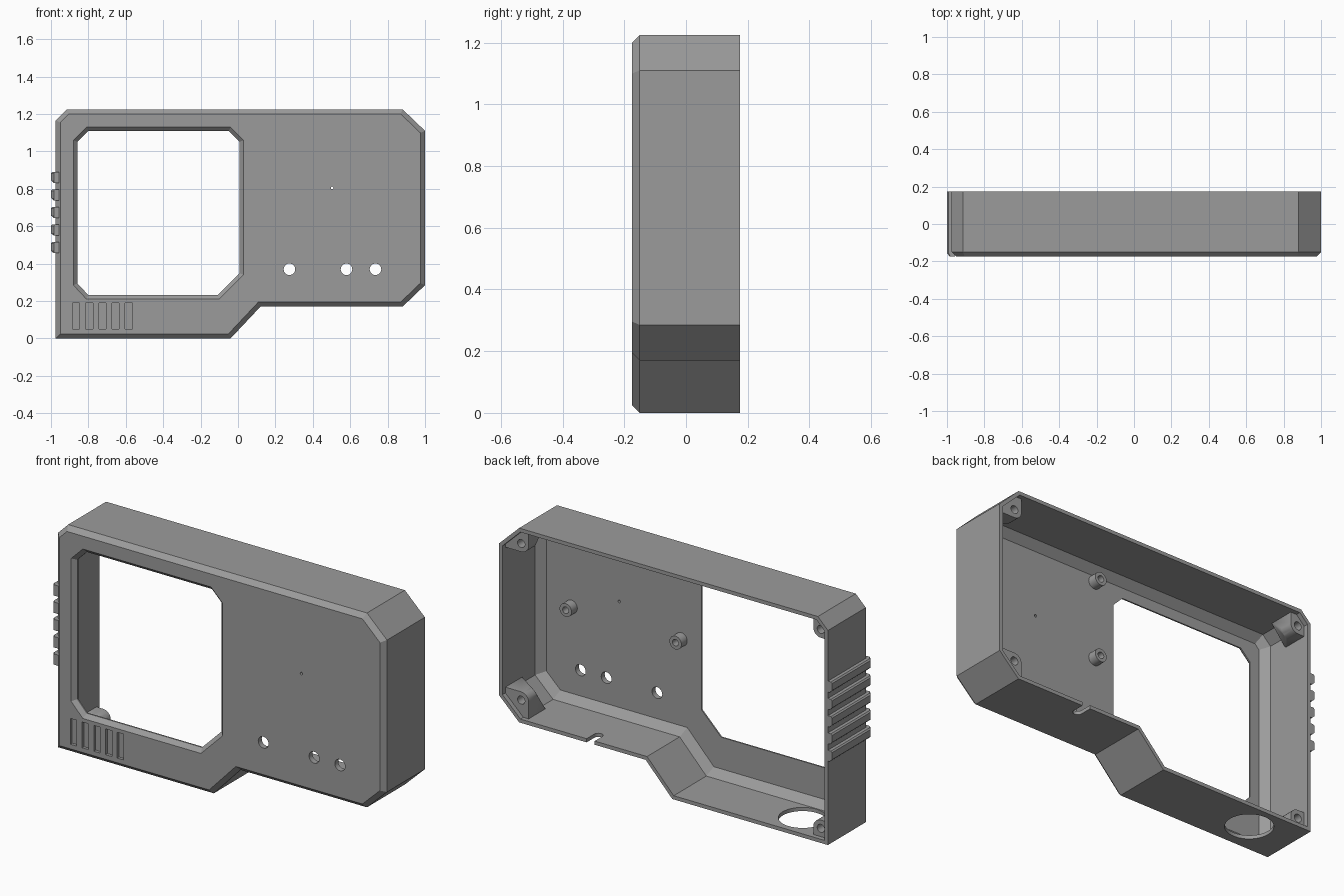
import bpy, bmesh, math
from mathutils import Vector, Matrix

if "Cube" in bpy.data.objects:
    bpy.data.objects.remove(bpy.data.objects["Cube"])

grey = bpy.data.materials.new("plain_grey")
grey.diffuse_color = (0.33, 0.33, 0.33, 1)
grey.use_nodes = True
grey.node_tree.nodes["Principled BSDF"].inputs["Base Color"].default_value = grey.diffuse_color

FRONT, BACK = -0.175, 0.175


def finish(bm, name):
    bmesh.ops.recalc_face_normals(bm, faces=bm.faces)
    me = bpy.data.meshes.new(name)
    bm.to_mesh(me)
    bm.free()
    me.materials.append(grey)
    ob = bpy.data.objects.new(name, me)
    bpy.context.collection.objects.link(ob)
    return ob


def loft(bm, rings):
    """Closed solid through matching rings of 3D points."""
    vs = [[bm.verts.new(p) for p in r] for r in rings]
    n = len(rings[0])
    for a, b in zip(vs, vs[1:]):
        for i in range(n):
            j = (i + 1) % n
            bm.faces.new((a[i], a[j], b[j], b[i]))
    bm.faces.new(vs[0])
    bm.faces.new(vs[-1])


def inset(pts, d):
    """Mitred inward offset of a counter-clockwise outline."""
    out = []
    for i, p in enumerate(pts):
        p, a, b = Vector(p), Vector(pts[i - 1]), Vector(pts[(i + 1) % len(pts)])
        e1, e2 = (p - a).normalized(), (b - p).normalized()
        n1, n2 = Vector((-e1.y, e1.x)), Vector((-e2.y, e2.x))
        out.append(p + (n1 + n2) * d / (1 + n1.dot(n2)))
    return out


def at_y(pts, y):
    return [(p[0], y, p[1]) for p in pts]


def rod(bm, x, z, r, y0, y1, seg=24):
    m = Matrix.Translation((x, (y0 + y1) / 2, z)) @ Matrix.Rotation(math.pi / 2, 4, 'X')
    bmesh.ops.create_cone(bm, cap_ends=True, segments=seg, radius1=r, radius2=r,
                          depth=y1 - y0, matrix=m)


def cut(ob, bm):
    """Subtract a cutter mesh and discard it."""
    c = finish(bm, "cutter")
    c.hide_render = True
    mod = ob.modifiers.new("cut", 'BOOLEAN')
    mod.operation, mod.solver, mod.object = 'DIFFERENCE', 'EXACT', c
    bpy.context.view_layer.objects.active = ob
    bpy.ops.object.modifier_apply(modifier=mod.name)
    bpy.data.objects.remove(c)


# Hollow case, open at the back, with a bevelled front edge
outline = [(-0.975, 0), (-0.04, 0), (0.12, 0.17), (0.88, 0.17), (1.0, 0.285),
           (1.0, 1.11), (0.88, 1.225), (-0.915, 1.225), (-0.975, 1.165)]
WALL, PLATE = 0.02, FRONT + 0.03
bm = bmesh.new()
loft(bm, [at_y(inset(outline, 0.025), FRONT), at_y(outline, FRONT + 0.025),
          at_y(outline, BACK), at_y(inset(outline, WALL), BACK),
          at_y(inset(outline, WALL), PLATE + 0.04),
          at_y(inset(outline, WALL + 0.04), PLATE)])
case = finish(bm, "case")

# Screen window with bevelled rim
window = [(-0.81, 0.21), (-0.10, 0.21), (0.03, 0.34), (0.03, 1.06),
          (-0.04, 1.13), (-0.81, 1.13), (-0.88, 1.06), (-0.88, 0.285)]
bm = bmesh.new()
loft(bm, [at_y(inset(window, -0.01), FRONT - 0.01), at_y(inset(window, 0.022), FRONT + 0.022),
          at_y(inset(window, 0.022), -0.08)])
cut(case, bm)

# Button holes and pin hole in the front plate
bm = bmesh.new()
for x, z, r in [(0.275, 0.37, 0.031), (0.58, 0.37, 0.031), (0.735, 0.37, 0.031),
                (0.503, 0.805, 0.007)]:
    rod(bm, x, z, r, -0.2, -0.1)
# Shallow vertical grooves
for i in range(5):
    x = -0.866 + i * 0.0705
    g = [(x - 0.019, 0.05), (x + 0.019, 0.05), (x + 0.019, 0.19), (x - 0.019, 0.19)]
    loft(bm, [at_y(g, FRONT - 0.02), at_y(g, FRONT + 0.016)])
cut(case, bm)

# Round opening through the floor and cable notch in the raised floor
bm = bmesh.new()
bmesh.ops.create_cone(bm, cap_ends=True, segments=48, radius1=0.12, radius2=0.12,
                      depth=0.1, matrix=Matrix.Translation((-0.715, 0.02, 0)))
arc = [(0.45 + 0.024 * math.cos(a), 0.11 + 0.024 * math.sin(a))
       for a in [math.pi + math.pi * i / 10 for i in range(11)]]
notch = arc + [(0.474, 0.2), (0.426, 0.2)]
loft(bm, [[(x, y, z) for x, y in notch] for z in (0.14, 0.23)])
cut(case, bm)

# Grip ridges on the left side
for i in range(5):
    z = 0.861 - i * 0.0938
    prof = [(-0.957, z - 0.03), (-0.985, z - 0.03), (-1.0, z - 0.016),
            (-1.0, z + 0.022), (-0.993, z + 0.029), (-0.957, z + 0.029)]
    tip = [(max(x, -0.985), zz) for x, zz in prof]
    tip[2], tip[4] = (-0.9851, z - 0.016), (-0.98, z + 0.029)
    bm = bmesh.new()
    loft(bm, [at_y(tip, FRONT), at_y(prof, FRONT + 0.02), at_y(prof, BACK)])
    finish(bm, f"grip_ridge_{i + 1}")

# Screw posts on the inside of the front plate
for i, (x, z) in enumerate([(x, z) for x in (0.13, 0.79) for z in (0.70, 1.13)]):
    bm = bmesh.new()
    rod(bm, x, z, 0.036, PLATE - 0.01, PLATE + 0.05)
    post = finish(bm, f"screw_post_{i + 1}")
    bm = bmesh.new()
    rod(bm, x, z, 0.018, PLATE + 0.005, PLATE + 0.1)
    cut(post, bm)

# Corner bosses, tapering into the walls
inner = inset(outline, 0.01)
corners = {"top_right": (0.885, 1.13, 0.99, 1.215, (5, 6)),
           "bottom_right": (0.885, 0.28, 0.99, 0.18, (3, 4)),
           "top_left": (-0.915, 1.145, -0.965, 1.215, (7, 8)),
           "bottom_left": (-0.915, 0.065, -0.965, 0.01, (0,))}
for name, (x, z, wx, wz, ids) in corners.items():
    sx, sz = (1 if wx > 0 else -1), (1 if wz > z else -1)
    wall = [inner[i] for i in ids] + [(wx, z - sz * 0.045), (x - sx * 0.045, wz)]
    ring = [(x + 0.045 * math.cos(a), z + 0.045 * math.sin(a))
            for a in [math.tau * i / 24 for i in range(24)]]
    bm = bmesh.new()
    for p in at_y(wall + ring, 0.15) + at_y(wall + ring, 0.08) + at_y(wall, 0.0):
        bm.verts.new(p)
    res = bmesh.ops.convex_hull(bm, input=bm.verts)
    bmesh.ops.delete(bm, geom=[v for v in bm.verts if not v.link_faces], context='VERTS')
    bmesh.ops.dissolve_limit(bm, angle_limit=0.02, verts=bm.verts, edges=bm.edges)
    boss = finish(bm, f"corner_boss_{name}")
    bm = bmesh.new()
    rod(bm, x, z, 0.022, 0.07, 0.2)
    cut(boss, bm)

# Smooth the round parts while keeping edges sharp
for ob in bpy.context.scene.objects:
    ob.select_set(True)
    bpy.context.view_layer.objects.active = ob
bpy.ops.object.shade_smooth_by_angle(angle=math.radians(25))
